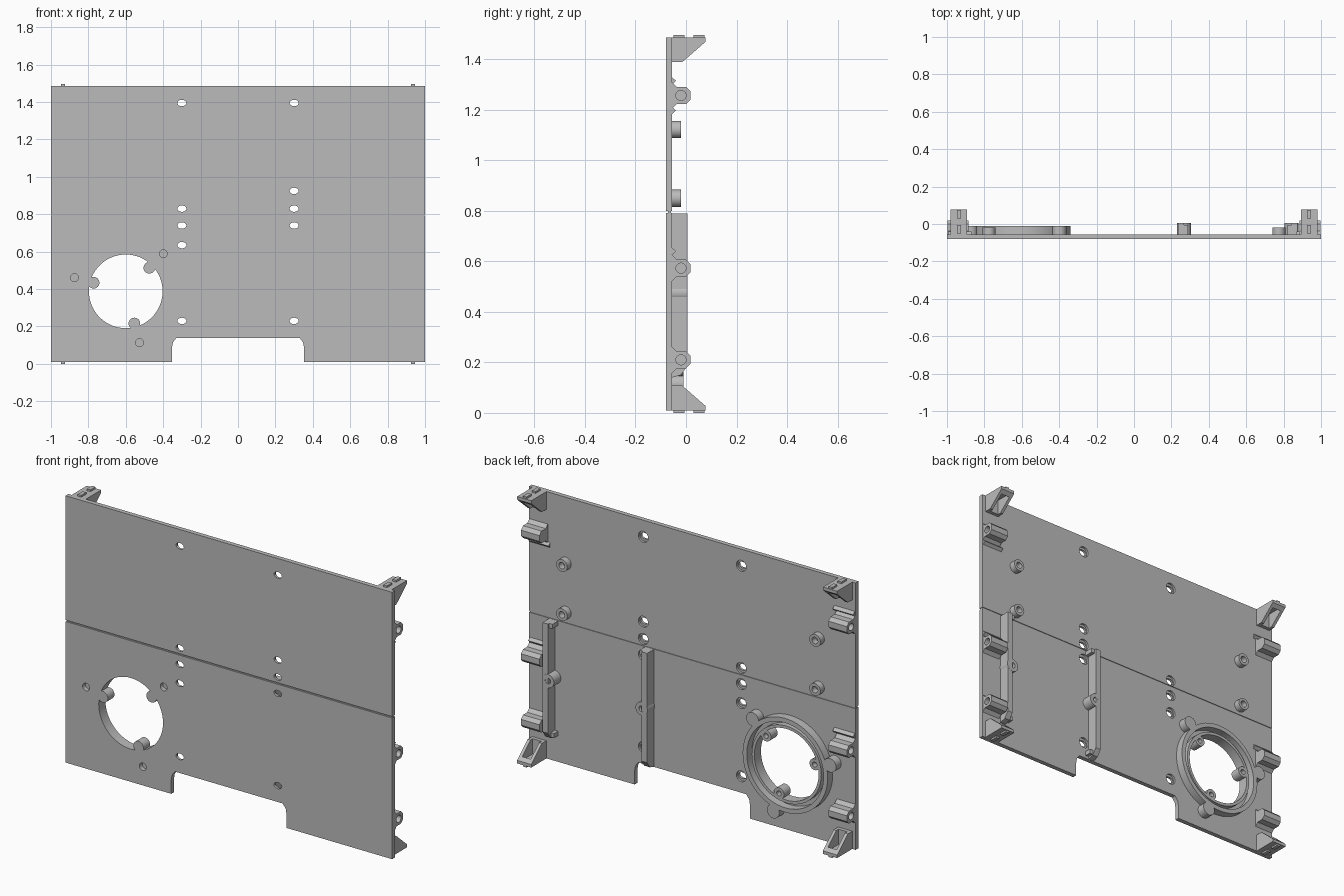
import bpy, bmesh
from math import cos, sin, pi, radians
from mathutils import Matrix, Vector

if "Cube" in bpy.data.objects:
    bpy.data.objects.remove(bpy.data.objects["Cube"])

GREY = (0.5, 0.5, 0.5, 1)
grey = bpy.data.materials.new("plain_grey")
grey.use_nodes = True
grey.diffuse_color = GREY
grey.node_tree.nodes["Principled BSDF"].inputs["Base Color"].default_value = GREY

FRONT, BACK = -0.08, -0.055
TOP, BOTTOM, SEAM = 1.487, 0.01, 0.795


def finish(name, bm):
    bmesh.ops.recalc_face_normals(bm, faces=bm.faces)
    mesh = bpy.data.meshes.new(name)
    bm.to_mesh(mesh)
    bm.free()
    mesh.materials.append(grey)
    ob = bpy.data.objects.new(name, mesh)
    bpy.context.collection.objects.link(ob)
    return ob


def activate(ob):
    bpy.ops.object.select_all(action='DESELECT')
    ob.select_set(True)
    bpy.context.view_layer.objects.active = ob


def prism(name, pts, axis, a, b):
    """Extrude a (y, z) outline along x, or an (x, z) outline along y."""
    bm = bmesh.new()
    place = (lambda p: (a, p[0], p[1])) if axis == 'x' else (lambda p: (p[0], a, p[1]))
    face = bm.faces.new([bm.verts.new(place(p)) for p in pts])
    ext = bmesh.ops.extrude_face_region(bm, geom=[face])
    step = Vector((b - a, 0, 0)) if axis == 'x' else Vector((0, b - a, 0))
    bmesh.ops.translate(bm, vec=step, verts=[v for v in ext["geom"] if isinstance(v, bmesh.types.BMVert)])
    return finish(name, bm)


def box(name, x0, x1, y0, y1, z0, z1):
    return prism(name, [(y0, z0), (y1, z0), (y1, z1), (y0, z1)], 'x', x0, x1)


def oval(u, v, ru, rv, n=32):
    return [(u + ru * cos(2 * pi * i / n), v + rv * sin(2 * pi * i / n)) for i in range(n)]


def lathe(name, x, z, profile, closed=True, steps=32):
    """Revolve (radius, y) points about a y-parallel axis."""
    bm = bmesh.new()
    vs = [bm.verts.new((r, y, 0)) for r, y in profile]
    pairs = list(zip(vs, vs[1:])) + ([(vs[-1], vs[0])] if closed else [])
    edges = [bm.edges.new(p) for p in pairs]
    bmesh.ops.spin(bm, geom=vs + edges, cent=(0, 0, 0), axis=(0, 1, 0), angle=2 * pi, steps=steps)
    bmesh.ops.remove_doubles(bm, verts=bm.verts, dist=1e-5)
    bmesh.ops.translate(bm, vec=(x, 0, z), verts=bm.verts)
    return finish(name, bm)


def tube(name, x, z, inner, outer, y1, steps=32):
    return lathe(name, x, z, [(inner, BACK), (outer, BACK), (outer, y1), (inner, y1)], steps=steps)


def cut(ob, cutter):
    cutter.hide_render = True
    mod = ob.modifiers.new("cut", 'BOOLEAN')
    mod.operation, mod.solver, mod.object = 'DIFFERENCE', 'EXACT', cutter
    activate(ob)
    bpy.ops.object.modifier_apply(modifier=mod.name)
    bpy.data.objects.remove(cutter)


# Two flat panels, the lower one notched at the bottom
notch = [(0.353, BOTTOM), (0.353, 0.088), (0.348, 0.115), (0.33, 0.139)]
outline = [(-1, BOTTOM)] + [(-x, z) for x, z in notch] + notch[::-1]
outline += [(1, BOTTOM), (1, SEAM - 0.004), (-1, SEAM - 0.004)]
lower = prism("lower_panel", outline, 'y', FRONT, BACK)
upper = box("upper_panel", -1, 1, FRONT, BACK, SEAM + 0.004, TOP)
box("seam_strip", -0.998, 0.998, FRONT + 0.008, BACK - 0.004, SEAM - 0.005, SEAM + 0.005)

# Oval fixing holes with a round recess behind
holes = [(s * 0.3, z) for s in (-1, 1) for z in (0.23, 0.74, 0.83, 1.395)]
holes += [(0.3, 0.925), (-0.3, 0.635)]
for x, z in holes:
    panel = upper if z > SEAM else lower
    cut(panel, prism("cutter", oval(x, z, 0.024, 0.017), 'y', FRONT - 0.1, BACK + 0.1))
    cut(panel, prism("cutter", oval(x, z, 0.03, 0.03), 'y', BACK - 0.012, BACK + 0.1))

# Large round opening with its grooved collar, tabs and bosses
CX, CZ, R = -0.6, 0.388, 0.197
cut(lower, prism("cutter", oval(CX, CZ, R, R, 64), 'y', FRONT - 0.1, BACK + 0.1))
tube("collar_outer_wall", CX, CZ, 0.235, 0.26, -0.01, 64)
tube("collar_inner_wall", CX, CZ, R, 0.213, -0.022, 64)
for i, deg in enumerate((45, 165, 285)):
    dx, dz = cos(radians(deg)), sin(radians(deg))
    lathe(f"opening_tab_{i}", CX + 0.178 * dx, CZ + 0.178 * dz,
          [(0, FRONT), (0.031, FRONT), (0.031, -0.022), (0.014, -0.022), (0.014, -0.05), (0, -0.05)], False)
    bx, bz = CX + 0.284 * dx, CZ + 0.284 * dz
    cut(lower, prism("cutter", oval(bx, bz, 0.021, 0.021), 'y', FRONT - 0.1, BACK + 0.1))
    lathe(f"collar_boss_{i}", bx, bz, [(0, BACK), (0.038, BACK), (0.038, -0.01), (0, -0.01)], False)

# Guide rails with a screw boss on the inner side
RAIL = [(BACK, 0.79), (0.005, 0.79), (0.005, 0.185), (-0.02, 0.15), (BACK, 0.14)]
for side, outer, inner in (("left", 0.875, 0.842), ("right", 0.235, 0.268)):
    d = 0.02 if inner > outer else -0.02
    prism(f"{side}_rail", RAIL, 'x', outer, inner)
    box(f"{side}_rail_top_lip", inner, inner + d, BACK, -0.005, 0.765, 0.79)
    box(f"{side}_rail_bottom_lip", inner, inner + d, BACK, -0.02, 0.155, 0.18)
    tube(f"{side}_rail_boss", inner, 0.475, 0.016, 0.037, 0.006)

# Parts repeated on both sides
CLIP = [(BACK, -0.052), (-0.037, -0.034), (0, -0.034), (0.018, -0.016)]
CLIP += [(y, -z) for y, z in CLIP[::-1]]
WEDGE = [(BACK, 0), (0.078, 0), (0.078, 0.017), (-0.015, 0.098), (BACK, 0.098)]
for side, s in (("left", 1), ("right", -1)):
    # Screw posts
    for i, z in enumerate((0.85, 1.122)):
        tube(f"{side}_post_{i}", s * 0.775, z, 0.018, 0.034, -0.02)
    # Edge clips with a sideways blind hole
    for i, z in enumerate((0.21, 0.573, 1.257)):
        clip = prism(f"{side}_clip_{i}", [(y, z + h) for y, h in CLIP], 'x', s * 0.885, s * 0.998)
        cut(clip, prism("cutter", oval(-0.02, z, 0.02, 0.02), 'x', s * 0.94, s * 1.1))
    # Thin stop ribs beside the clips
    for i, z in enumerate((0.64, 1.197 if s > 0 else 1.315)):
        rib = [(BACK, z - 0.014), (-0.04, z), (BACK, z + 0.014)]
        prism(f"{side}_rib_{i}", rib, 'x', s * 0.87, s * 0.995)
    # Corner brackets, hollowed from the sloping face, with small catches
    for end, edge, up in (("bottom", BOTTOM, 1), ("top", TOP, -1)):
        shape = [(y, edge + up * h) for y, h in WEDGE]
        bracket = prism(f"{side}_{end}_bracket", shape, 'x', s * 0.893, s * 0.98)
        pocket = [(-0.035, 0.014), (0.058, 0.014), (0.058, 0.2), (-0.035, 0.2)]
        cut(bracket, prism("cutter", [(y, edge + up * h) for y, h in pocket], 'x', s * 0.91, s * 0.963))
        for i, y in enumerate((-0.05, 0.03)):
            box(f"{side}_{end}_catch_{i}", s * 0.925, s * 0.947, y, y + 0.044,
                edge - up * 0.01, edge + up * 0.004)

# Smooth round walls, keep corners crisp
for ob in list(bpy.context.scene.objects):
    if ob.type == 'MESH':
        activate(ob)
        bpy.ops.object.shade_smooth_by_angle(angle=radians(30))
